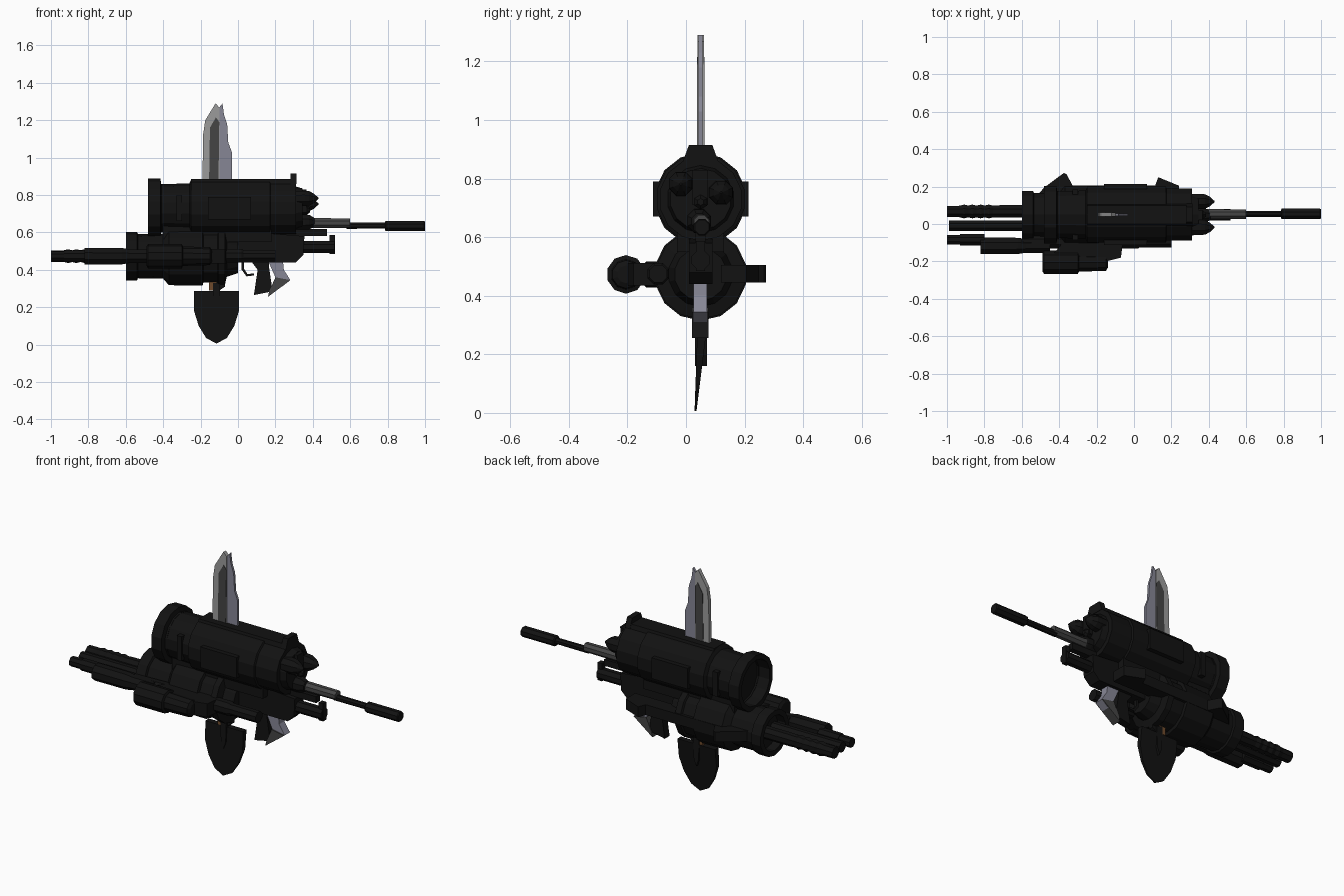
import bpy, bmesh
from math import sin, cos, pi
from mathutils import Vector

def mat(name, c):
    m = bpy.data.materials.new(name)
    m.diffuse_color = (*c, 1)
    return m

BLACK = mat("black", (0.006, 0.006, 0.006))
DARK = mat("dark_grey", (0.06, 0.06, 0.06))
STEEL = mat("steel", (0.24, 0.24, 0.30))
EDGE = mat("edge_grey", (0.33, 0.33, 0.33))
WOOD = mat("wood", (0.16, 0.07, 0.025))

def finish(name, bm, m):
    bmesh.ops.recalc_face_normals(bm, faces=bm.faces)
    me = bpy.data.meshes.new(name)
    bm.to_mesh(me)
    bm.free()
    me.materials.append(m)
    o = bpy.data.objects.new(name, me)
    bpy.context.collection.objects.link(o)
    return o

def lathe(name, prof, y, z, n=8, m=BLACK):
    """Turned part along x; prof is a list of (x, radius)."""
    bm = bmesh.new()
    rings = []
    for x, r in prof:
        rings.append([bm.verts.new((x, y + r * cos(2 * pi * (i + .5) / n),
                                    z + r * sin(2 * pi * (i + .5) / n))) for i in range(n)])
    for a, b in zip(rings, rings[1:]):
        for i in range(n):
            j = (i + 1) % n
            bm.faces.new((a[i], a[j], b[j], b[i]))
    bm.faces.new(rings[0])
    bm.faces.new(rings[-1])
    return finish(name, bm, m)

def prism(name, pts, lo, hi, axis="y", m=BLACK):
    """Outline extruded along an axis; pts are the two remaining coordinates."""
    place = {"x": lambda a, b, d: (d, a, b), "y": lambda a, b, d: (a, d, b),
             "z": lambda a, b, d: (a, b, d)}[axis]
    bm = bmesh.new()
    A = [bm.verts.new(place(*p, lo)) for p in pts]
    B = [bm.verts.new(place(*p, hi)) for p in pts]
    bm.faces.new(A)
    bm.faces.new(B)
    for i in range(len(A)):
        j = (i + 1) % len(A)
        bm.faces.new((A[i], A[j], B[j], B[i]))
    return finish(name, bm, m)

def box(name, x0, x1, y0, y1, z0, z1, m=BLACK):
    return prism(name, [(x0, z0), (x1, z0), (x1, z1), (x0, z1)], y0, y1, "y", m)

C = 0.05  # shared centre plane of the two drums

# upper launcher drum
lathe("upper_drum", [(-.40, .13), (-.48, .13), (-.48, .158), (-.415, .158), (-.41, .128), (-.26, .132),
                     (-.25, .153), (.17, .153), (.175, .143), (.31, .143), (.31, .115), (.345, .105)],
      C, .73, 14)
prism("top_rail", [(-.01, .85), (.11, .85), (.10, .885), (0, .885)], -.25, .30, "x")
prism("front_sight", [(-.01, .86), (.11, .86), (.09, .915), (.01, .915)], .28, .312, "x")
for s, tag in ((-1, "front"), (1, "back")):
    y = sorted((C + s * .13, C + s * .163))
    box("drum_panel_" + tag, -.16, .07, *y, .67, .79)
box("rear_band_rib", -.33, -.30, -.085, .185, .66, .80)

# rockets in the nose of the upper drum
for i, (y, z, tip) in enumerate([(-.018, .782, .43), (.12, .752, .43), (.045, .655, .415)]):
    lathe(f"rocket_{i}", [(.28, .042), (.355, .044), (.38, .042), (.405, .028), (tip, .004)], y, z, 8)
box("nose_block", .31, .365, .022, .075, .71, .83)
lathe("nose_plug", [(.3, .025), (.37, .025), (.385, .012)], .05, .72, 6)

# long barrel
lathe("barrel_sleeve", [(.36, .029), (.60, .027)], .053, .65, 8, DARK)
lathe("thin_barrel", [(.58, .018), (.80, .017)], .054, .636, 8)
lathe("muzzle_tube", [(.785, .024), (.79, .03), (.995, .03), (1.0, .026)], .054, .634, 8)

# lower drum
lathe("lower_drum", [(-.55, .10), (-.60, .10), (-.60, .13), (-.54, .13), (-.535, .118), (-.40, .12),
                     (-.37, .155), (-.19, .158), (-.185, .142), (-.11, .142), (-.105, .153), (-.07, .153),
                     (-.06, .11), (.0, .09)], C, .473, 14)

# drum saddle between the two drums
box("saddle", -.40, .18, -.03, .13, .55, .64)

# centre rifle below the upper drum
prism("rifle_receiver", [(-.08, .44), (.31, .44), (.35, .48), (.355, .58), (.10, .60), (-.08, .60)], .01, .09)
lathe("rifle_barrel", [(.34, .034), (.515, .034)], C, .522, 8)
box("rifle_front_post", .49, .518, .035, .065, .485, .587)
box("gas_tube", .18, .475, .033, .067, .58, .617)

# grip, curved magazine and trigger guard
prism("grip", [(.06, .46), (.17, .46), (.165, .42), (.185, .285), (.085, .265), (.105, .40)], .028, .072)
prism("magazine", [(.16, .45), (.24, .45), (.245, .40), (.28, .345), (.235, .31), (.20, .36)],
      .025, .072, "y", STEEL)
prism("magazine_base", [(.20, .36), (.28, .345), (.16, .255), (.165, .28)], .02, .077, "y", DARK)
prism("trigger_guard", [(.02, .45), (.02, .40), (.045, .365), (.085, .37), (.085, .38), (.05, .378),
                        (.033, .405), (.033, .45)], .04, .06)

# rear barrels
lathe("rear_barrel_ribbed", [(-1, .033), (-.935, .033)] +
      [(-.93 + .022 * i, .04 if i % 2 else .034) for i in range(9)] + [(-.72, .036), (-.55, .036)], .067, .473, 8)
lathe("rear_barrel_middle", [(-.99, .03), (-.55, .03)], -.01, .473, 8)
lathe("rear_barrel_outer", [(-1, .028), (-.93, .028), (-.93, .034), (-.80, .034)], -.084, .473, 8)
lathe("rear_shroud", [(-.82, .042), (-.82, .048), (-.62, .047), (-.58, .04), (-.45, .04)], -.117, .473, 8)

# front side gun with its pod
lathe("side_tube", [(-.60, .035), (-.40, .04), (.02, .04), (.03, .033), (.2, .033)], -.095, .475, 8)
lathe("side_pod", [(-.49, .05), (-.48, .066), (-.30, .066), (-.295, .052), (-.15, .048), (-.14, .03)],
      -.205, .473, 10)
prism("pod_bracket", [(-.44, -.17), (-.38, -.10), (-.06, -.10), (-.07, -.18), (-.15, -.20), (-.42, -.21)],
      .435, .512, "z")

# back side gun: flat body with a stock and a magazine pointing outwards
box("back_gun_body", -.42, .24, .12, .205, .445, .505)
prism("back_gun_stock", [(-.52, .15), (-.48, .195), (-.375, .273), (-.36, .265), (-.32, .19), (-.32, .15)],
      .445, .505, "z")
prism("back_gun_magazine", [(.10, .17), (.13, .25), (.24, .205), (.24, .17)], .445, .505, "z")

# knife on top: blade, fuller and ground edge
prism("knife_spine", [(-.19, .84), (-.187, 1.12), (-.175, 1.2), (-.12, 1.29), (-.10, 1.268), (-.10, .84)],
      .039, .061, "y", EDGE)
prism("knife_edge", [(-.10, .84), (-.10, 1.268), (-.083, 1.29), (-.075, 1.23), (-.058, 1.18), (-.052, 1.08),
                     (-.033, 1.03), (-.033, .84)], .043, .057, "y", STEEL)
prism("knife_fuller", [(-.155, .84), (-.15, 1.16), (-.118, 1.215), (-.10, 1.19), (-.105, .84)],
      .037, .063, "y", DARK)

# spade below: blade leans as it tapers
sp = prism("spade_blade", [(-.235, .287), (.005, .287), (.005, .18), (-.02, .10), (-.06, .035), (-.115, .006),
                           (-.17, .035), (-.21, .10), (-.235, .18)], -.5, .5)
for v in sp.data.vertices:
    t = v.co.z / .287
    v.co.y = .032 + .023 * t + v.co.y * (.006 + .026 * t)
prism("spade_rib", [(-.135, .33), (-.095, .33), (-.10, .20), (-.115, .16), (-.13, .20)], .03, .072)
box("spade_handle", -.155, -.115, .035, .07, .29, .36, WOOD)
prism("spade_collar", [(-.16, .35), (-.07, .35), (-.07, .31), (-.10, .29), (-.13, .29)], .04, .066)
